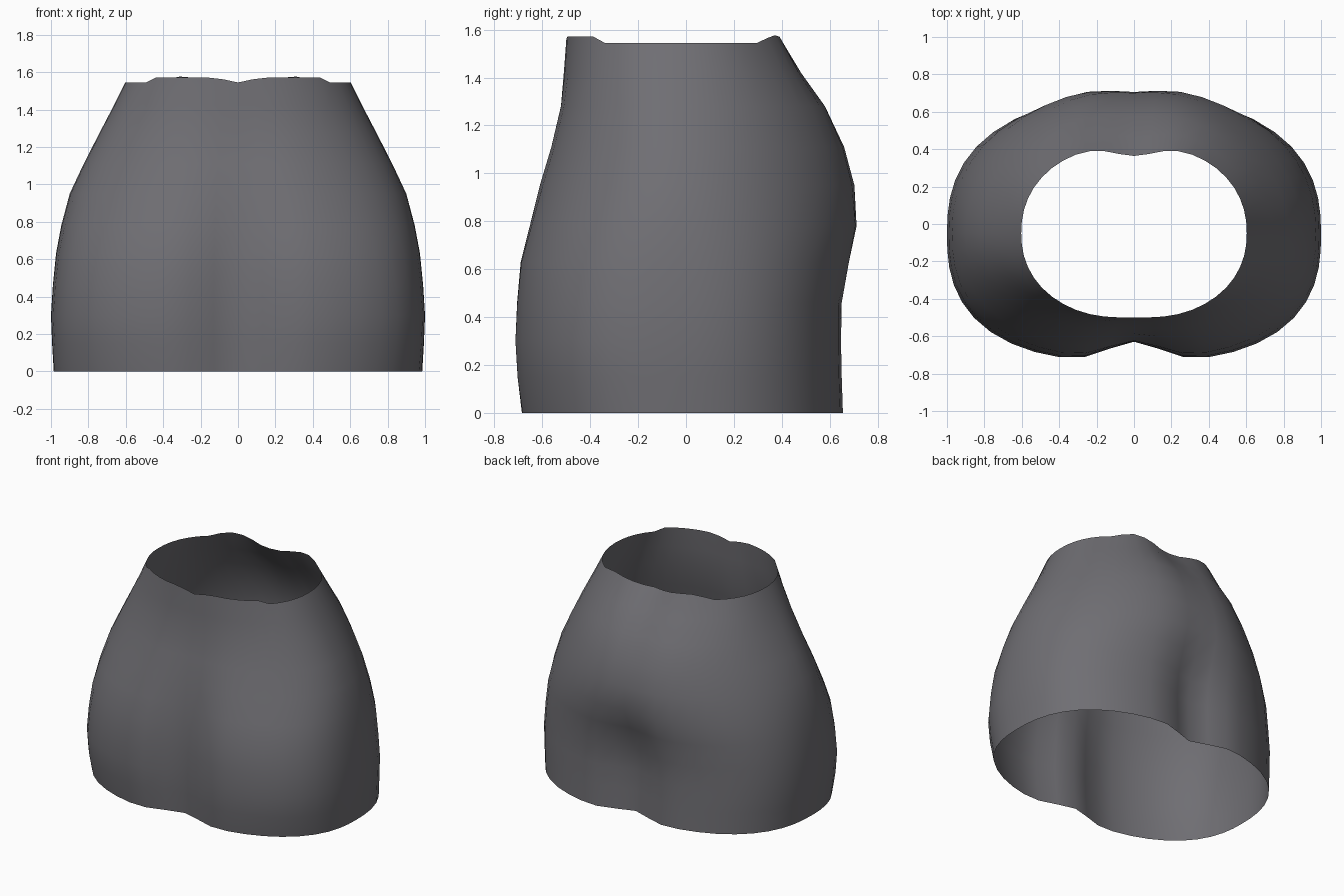
import bpy, bmesh, math

if "Cube" in bpy.data.objects:
    bpy.data.objects.remove(bpy.data.objects["Cube"])

SEGMENTS = 48
CENTRE_Y = -0.05

# height, half width, front y, back y, front crease, back crease, front squareness, back squareness
LEVELS = [
    (0.00, 0.985, -0.685, 0.655, 0.100, 0.100, 2.4, 2.45),
    (0.15, 0.994, -0.703, 0.650, 0.105, 0.100, 2.55, 2.45),
    (0.30, 1.000, -0.712, 0.647, 0.105, 0.100, 2.6, 2.45),
    (0.46, 0.990, -0.705, 0.650, 0.100, 0.085, 2.55, 2.4),
    (0.63, 0.973, -0.69, 0.680, 0.090, 0.055, 2.45, 2.25),
    (0.78, 0.945, -0.652, 0.712, 0.070, 0.028, 2.3, 2.05),
    (0.95, 0.900, -0.61, 0.703, 0.050, 0.025, 2.1, 1.93),
    (1.11, 0.825, -0.562, 0.660, 0.035, 0.030, 2.07, 1.93),
    (1.28, 0.738, -0.522, 0.580, 0.025, 0.035, 2.1, 2.0),
    (1.42, 0.665, -0.51, 0.480, 0.015, 0.045, 2.15, 2.1),
    (1.545, 0.603, -0.50, 0.390, 0.012, 0.058, 2.2, 2.2),
]


def half_outline(width, depth, crease, spread, n):
    """Half of a rounded outline with a soft crease in its middle, scaled to the full depth."""
    points = []
    for i in range(SEGMENTS // 2 + 1):
        a = 2 * math.pi * i / SEGMENTS
        c, s = math.cos(a), math.sin(a)
        r = (abs(c) ** n + abs(s) ** n) ** (-1 / n)
        x = width * r * c
        points.append((x, depth * r * s - crease * math.exp(-(x / spread) ** 2) * s))
    scale = depth / max(y for x, y in points)
    return [(x, y * scale) for x, y in points]


def outline(level):
    """Closed ring, counter-clockwise from the right side."""
    z, width, front, back, crease_f, crease_b, sq_f, sq_b = level
    rear = half_outline(width, back - CENTRE_Y, crease_b, 0.17, sq_b)
    fore = half_outline(width, CENTRE_Y - front, crease_f, 0.20, sq_f)
    points = [(x, CENTRE_Y + y) for x, y in rear]
    points += [(-x, CENTRE_Y - y) for x, y in fore[1:-1]]
    return points


def waist_lift(x, y):
    """Slightly uneven waist edge: raised either side of the middle."""
    ax = abs(x)
    if y < -0.34:
        return 0.026 * min(1, ax / 0.12) * max(0, min(1, (0.52 - ax) / 0.07))
    if y > 0.3:
        return 0.035 * max(0, 1 - abs(ax - 0.29) / 0.2)
    return 0


bm = bmesh.new()
rings = []
for level in LEVELS:
    ring = []
    for x, y in outline(level):
        z = level[0]
        if level is LEVELS[-1]:
            z += waist_lift(x, y)
        ring.append(bm.verts.new((x, y, z)))
    rings.append(ring)

# Open tube of quads between neighbouring rings
for low, high in zip(rings, rings[1:]):
    for i in range(SEGMENTS):
        j = (i + 1) % SEGMENTS
        face = bm.faces.new((low[i], low[j], high[j], high[i]))
        face.smooth = True

mesh = bpy.data.meshes.new("skirt")
bm.to_mesh(mesh)
bm.free()

skirt = bpy.data.objects.new("skirt", mesh)
bpy.context.collection.objects.link(skirt)

# Dark grey cloth
cloth = bpy.data.materials.new("dark grey cloth")
cloth.diffuse_color = (0.16, 0.157, 0.172, 1)
cloth.use_nodes = True
cloth.node_tree.nodes["Principled BSDF"].inputs["Base Color"].default_value = cloth.diffuse_color
mesh.materials.append(cloth)
